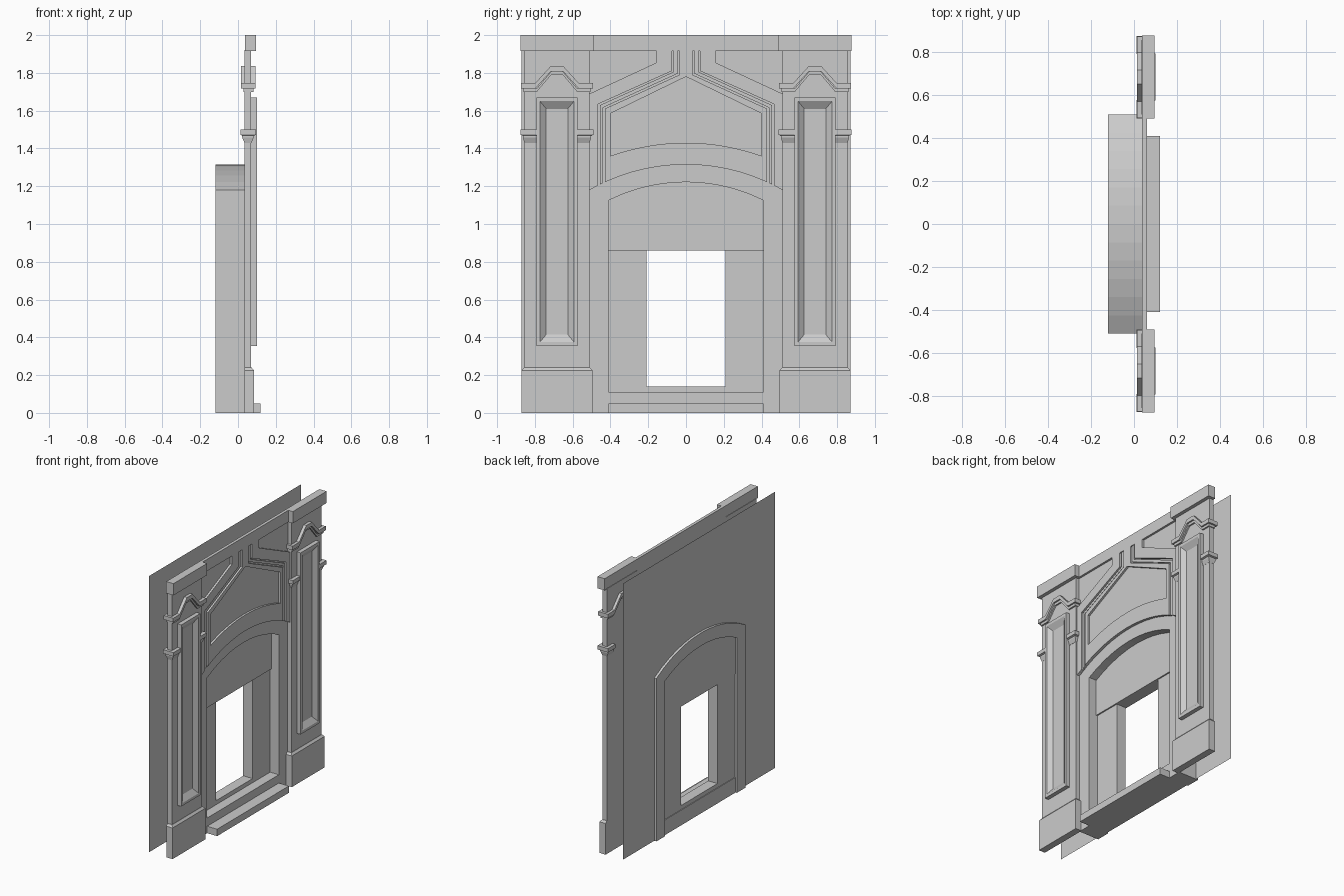
import bpy, bmesh, math

if "Cube" in bpy.data.objects:
    bpy.data.objects.remove(bpy.data.objects["Cube"])

C = 0.683  # pilaster centre line


def loft(name, loops, mirror=False):
    """Skin equal-length closed loops of 3D points and cap the ends."""
    bm = bmesh.new()
    rows = [[bm.verts.new(p) for p in lp] for lp in loops]
    n = len(rows[0])
    for a, b in zip(rows, rows[1:]):
        for i in range(n):
            j = (i + 1) % n
            # leave the seam open on the mirror plane
            if mirror and abs(a[i].co.y) < 1e-5 and abs(a[j].co.y) < 1e-5:
                continue
            bm.faces.new((a[i], a[j], b[j], b[i]))
    bm.faces.new(rows[0][::-1])
    bm.faces.new(rows[-1])
    bmesh.ops.recalc_face_normals(bm, faces=bm.faces)
    me = bpy.data.meshes.new(name)
    bm.to_mesh(me)
    bm.free()
    ob = bpy.data.objects.new(name, me)
    bpy.context.collection.objects.link(ob)
    if mirror:
        m = ob.modifiers.new("mirror", 'MIRROR')
        m.use_axis = (False, True, False)
    return ob


def prism(name, pts, x0, x1, mirror=False):
    return loft(name, [[(x, y, z) for y, z in pts] for x in (x0, x1)], mirror)


def box(name, x0, x1, y0, y1, z0, z1, mirror=False):
    return prism(name, [(y0, z0), (y1, z0), (y1, z1), (y0, z1)], x0, x1, mirror)


def rect_xy(x0, x1, y0, y1, z):
    return [(x0, y0, z), (x1, y0, z), (x1, y1, z), (x0, y1, z)]


def rect_yz(x, h, z0, z1):
    return [(x, C - h, z0), (x, C + h, z0), (x, C + h, z1), (x, C - h, z1)]


def arc(half, spring, peak, y0, y1, n):
    """Points of a shallow circular arch between y0 and y1."""
    rise = peak - spring
    r = (half * half + rise * rise) / (2 * rise)
    ys = [y0 + (y1 - y0) * i / n for i in range(n + 1)]
    return [(y, peak - r + math.sqrt(r * r - y * y)) for y in ys]


def outer(y0, y1, n=12):
    return arc(.51, 1.18, 1.315, y0, y1, n)


def inner(y0, y1, n=10):
    return arc(.41, 1.125, 1.222, y0, y1, n)


# back wall sheet with arched cutout
me = bpy.data.meshes.new("back_wall")
bm = bmesh.new()
wall = [(-.87, 0), (-.51, 0)] + outer(-.51, .51) + [(.51, 0), (.87, 0), (.87, 2), (-.87, 2)]
bm.faces.new([bm.verts.new((-.103, y, z)) for y, z in wall])
bm.to_mesh(me)
bm.free()
bpy.context.collection.objects.link(bpy.data.objects.new("back_wall", me))

# arched surround and infill around the opening
prism("arch_surround", [(-.51, 0)] + outer(-.51, .51) + [(.51, 0), (.41, 0)]
      + inner(.41, -.41) + [(-.41, 0)], -.12, .04)
prism("opening_header", [(-.41, .86)] + inner(-.41, .41) + [(.41, .86)], -.11, -.02)
box("opening_jamb", -.105, -.03, .21, .41, .11, .86, True)
box("opening_sill", -.105, -.03, -.21, .21, .11, .14)
box("hearth", -.11, .04, -.41, .41, 0, .11)
box("front_step", .04, .12, -.41, .41, 0, .05)

# overmantel: backing sheet, then raised layers leaving grooves and recesses
prism("overmantel_back", outer(-.51, .51) + [(.51, 1.915), (-.51, 1.915)], .038, .045)
prism("overmantel_outer_strip", outer(.51, .465, 2) + [
    (.465, 1.635), (.075, 1.81), (.075, 1.915), (.155, 1.915), (.155, 1.855), (.51, 1.69)],
    .044, .06, True)
prism("overmantel_band", outer(.456, .44, 1) + [
    (.44, 1.616), (.045, 1.796), (.045, 1.915), (.065, 1.915), (.065, 1.806), (.456, 1.629)],
    .044, .054, True)
prism("overmantel_field", outer(0, .43, 6) + [
    (.43, 1.61), (.035, 1.79), (.035, 1.915), (0, 1.915), (0, 1.78), (.40, 1.585)]
    + arc(.40, 1.36, 1.43, .40, 0, 8), .044, .06, True)
box("centre_cornice", .038, .06, -.49, .49, 1.915, 2)

# pilasters
box("pilaster_shaft", .035, .07, .51, .855, .22, 1.92, True)
loft("pilaster_plinth", [rect_xy(.035, .085, .495, .87, 0), rect_xy(.035, .085, .495, .87, .225),
                         rect_xy(.035, .072, .508, .857, .24)], True)
box("pilaster_cornice", .038, .096, .49, .876, 1.915, 2, True)
loft("pilaster_panel", [rect_yz(.069, .109, .355, 1.67), rect_yz(.10, .109, .355, 1.67),
                        rect_yz(.10, .09, .375, 1.65), rect_yz(.074, .057, .415, 1.61)], True)

# small capitals on both sides of each panel
for s, side in ((1, "outer"), (-1, "inner")):
    tiers = [(.173, .034, .071, 1.43), (.180, .022, .083, 1.458), (.180, .022, .083, 1.468),
             (.192, .012, .096, 1.472), (.192, .012, .096, 1.50)]
    loft("capital_" + side, [rect_xy(x0, x1, C + s * .107, C + s * d, z)
                             for d, x0, x1, z in tiers], True)

# peaked two-tier moulding above each panel
peak = [(-1, 0), (-.6, 0), (-.17, .09), (.17, .09), (.6, 0), (1, 0)]
for name, w, z1, z0, x0, x1 in (("hood_upper", .19, 1.747, 1.718, .015, .092),
                                ("hood_lower", .178, 1.718, 1.70, .028, .081)):
    top = [(C + u * w, z1 + h) for u, h in peak]
    low = [(C + u * w, z0 + h) for u, h in reversed(peak)]
    prism(name, top + low, x0, x1, True)
